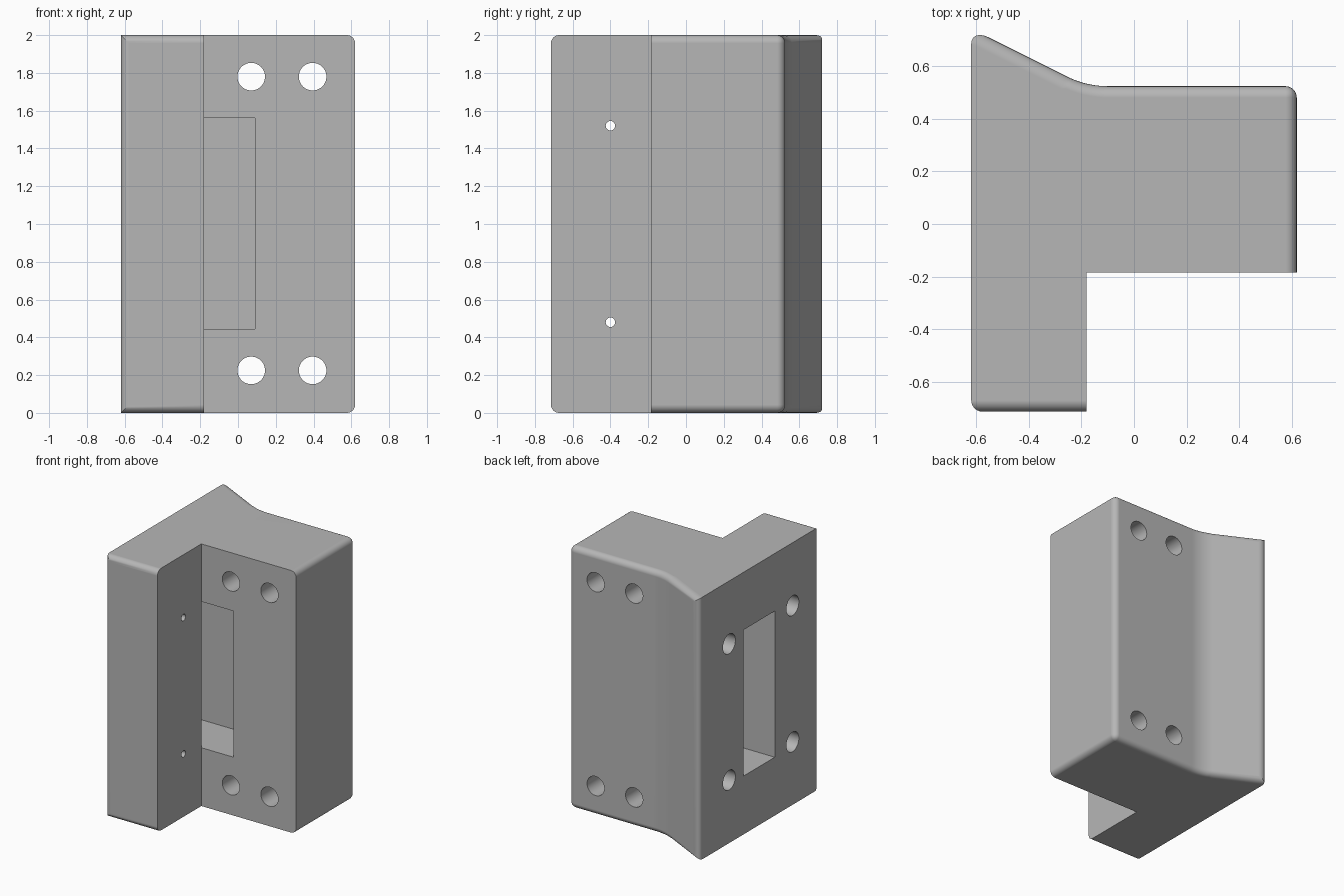
import bpy, bmesh, math
from mathutils import Matrix, Vector

old = bpy.data.objects.get("Cube")
if old:
    bpy.data.objects.remove(old, do_unlink=True)

X0, X1 = -0.62, 0.62        # outer sides
Y0, Y1 = -0.715, 0.525      # leg front, back face
NX, NY = -0.18, -0.185      # inner corner of the notch
RIDGE = 0.744               # sharp tip of the flared back edge
H = 2.0

grey = bpy.data.materials.new("plain grey")
grey.use_nodes = True
color = (0.47, 0.47, 0.47, 1)
grey.diffuse_color = color
grey.node_tree.nodes["Principled BSDF"].inputs["Base Color"].default_value = color


def make_object(name, bm):
    bmesh.ops.recalc_face_normals(bm, faces=bm.faces)
    mesh = bpy.data.meshes.new(name)
    bm.to_mesh(mesh)
    bm.free()
    mesh.materials.append(grey)
    obj = bpy.data.objects.new(name, mesh)
    bpy.context.collection.objects.link(obj)
    return obj


def box(name, lo, hi):
    lo, hi = Vector(lo), Vector(hi)
    bm = bmesh.new()
    bmesh.ops.create_cube(bm, size=1)
    bmesh.ops.scale(bm, vec=hi - lo, verts=bm.verts)
    bmesh.ops.translate(bm, vec=(lo + hi) / 2, verts=bm.verts)
    return make_object(name, bm)


def drill(name, start, end, radius):
    start, end = Vector(start), Vector(end)
    axis = end - start
    turn = axis.to_track_quat('Z', 'Y').to_matrix().to_4x4()
    bm = bmesh.new()
    bmesh.ops.create_cone(bm, cap_ends=True, segments=48, radius1=radius, radius2=radius,
                          depth=axis.length,
                          matrix=Matrix.Translation((start + end) / 2) @ turn)
    return make_object(name, bm)


# Bracket plan: square leg, notch, body and a flared back with a soft blend
slope = math.atan(0.5)
blend_r = 0.35
cx = X0 + (RIDGE - Y1) / 0.5 + blend_r * math.tan(slope / 2)
blend = [(cx - blend_r * math.sin(a), Y1 + blend_r * (1 - math.cos(a)))
         for a in (slope * i / 10 for i in range(11))]
plan = [(X0, Y0), (NX, Y0), (NX, NY), (X1, NY), (X1, Y1)] + blend + [(X0, RIDGE)]

bm = bmesh.new()
base = bm.faces.new([bm.verts.new((x, y, 0)) for x, y in plan])
top = bmesh.ops.extrude_face_region(bm, geom=[base])
bmesh.ops.translate(bm, vec=(0, 0, H),
                    verts=[v for v in top["geom"] if isinstance(v, bmesh.types.BMVert)])

# Rounded edges: leg front, right side, back, and three upright corners
weight = bm.edges.layers.float.new("bevel_weight_edge")
for e in bm.edges:
    a, b = e.verts[0].co, e.verts[1].co
    mid = (a + b) / 2
    if abs(a.z - b.z) > 1:
        if mid.x < X0 + 0.01:
            e[weight] = 1.0 if mid.y > 0 else 0.6
        elif mid.x > X1 - 0.01 and mid.y > 0:
            e[weight] = 0.6
    elif mid.y < Y0 + 0.01 or mid.x > X1 - 0.01 or mid.y > Y1 - 0.01:
        e[weight] = 0.6
bracket = make_object("bracket_body", bm)

bevel = bracket.modifiers.new("rounded_edges", 'BEVEL')
bevel.limit_method = 'WEIGHT'
bevel.width = 0.072
bevel.segments = 6

# Deep pocket from the flat side, opening into the notch
cutters = [box("pocket_cutter", (-0.8, NY, 0.445), (0.09, 0.19, 1.56))]

# Through holes from front to back
for x in (0.07, 0.395):
    for z in (0.225, 1.78):
        cutters.append(drill("bolt_hole_cutter", (x, -0.3, z), (x, 0.8, z), 0.073))

# Wide blind holes in the flat side, the front pair with narrow pilots
for z in (0.48, 1.52):
    for y in (-0.4, 0.365):
        cutters.append(drill("side_hole_cutter", (-0.8, y, z), (-0.3, y, z), 0.075))
    cutters.append(drill("pilot_hole_cutter", (-0.4, -0.4, z), (-0.1, -0.4, z), 0.025))

for cutter in cutters:
    cutter.hide_render = True
    cut = bracket.modifiers.new(cutter.name, 'BOOLEAN')
    cut.operation = 'DIFFERENCE'
    cut.solver = 'EXACT'
    cut.object = cutter

# Apply the cuts, drop the cutters and shade
for obj in bpy.context.selected_objects:
    obj.select_set(False)
bpy.context.view_layer.objects.active = bracket
bracket.select_set(True)
for name in [m.name for m in bracket.modifiers]:
    bpy.ops.object.modifier_apply(modifier=name)
for cutter in cutters:
    bpy.data.objects.remove(cutter, do_unlink=True)
bpy.ops.object.shade_smooth_by_angle(angle=math.radians(30))
normals = bracket.modifiers.new("flat_face_normals", 'WEIGHTED_NORMAL')
normals.keep_sharp = True
